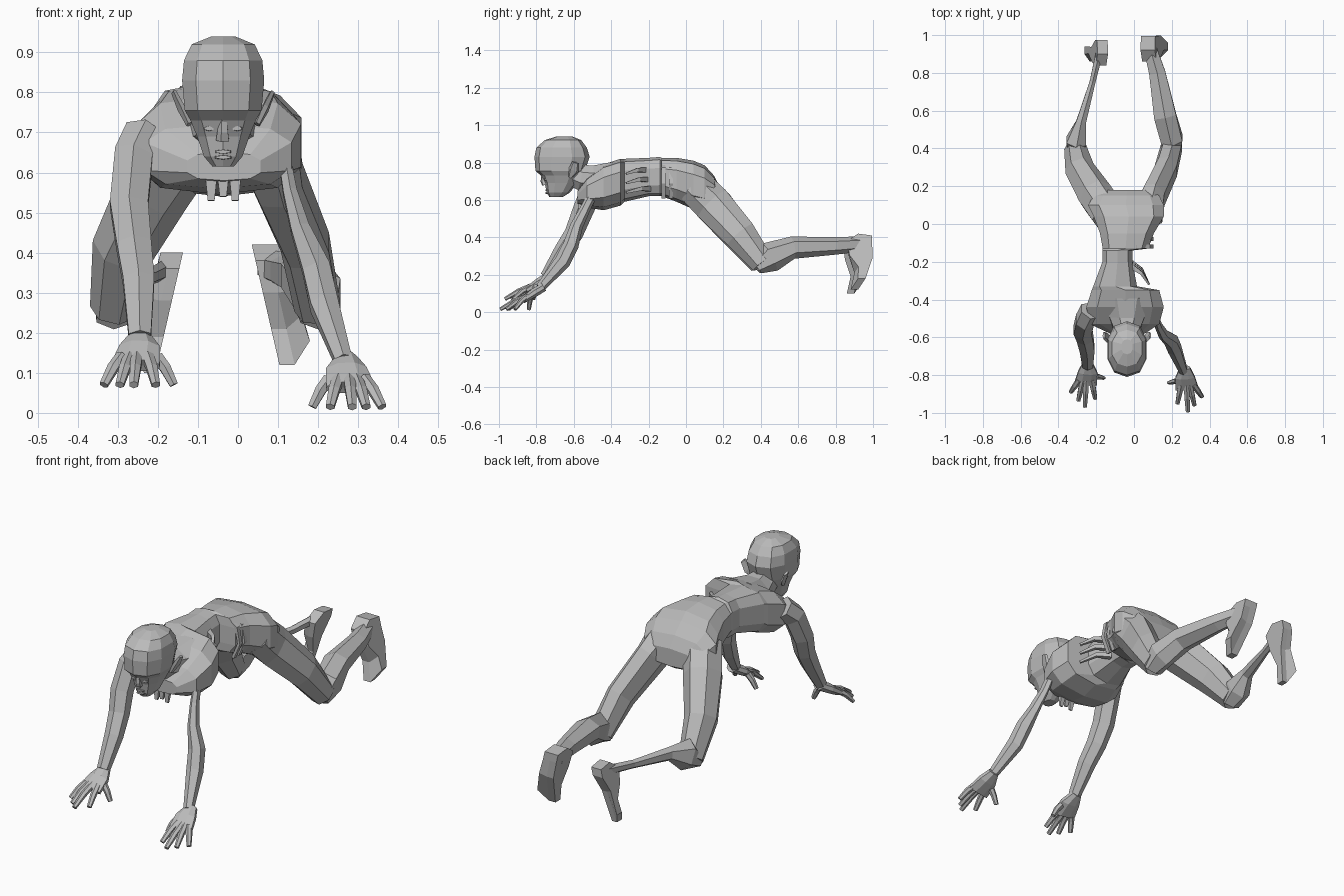
import bpy, bmesh, math
from mathutils import Vector

cube = bpy.data.objects.get("Cube")
if cube:
    bpy.data.objects.remove(cube, do_unlink=True)

UNIT = 0.01  # all sizes below are in hundredths
MID = -3.7   # sideways centre of head and chest

clay = bpy.data.materials.new("plain grey")
clay.use_nodes = True
GREY = (0.5, 0.5, 0.5, 1)
clay.diffuse_color = GREY
clay.node_tree.nodes["Principled BSDF"].inputs["Base Color"].default_value = GREY


def loft(name, rings):
    """Skin a closed, flat-shaded surface over rings of equal length."""
    bm = bmesh.new()
    loops = [[bm.verts.new(Vector(p) * UNIT) for p in ring] for ring in rings]
    count = len(loops[0])
    for a, b in zip(loops, loops[1:]):
        for i in range(count):
            j = (i + 1) % count
            bm.faces.new((a[i], a[j], b[j], b[i]))
    bm.faces.new(loops[0][::-1])
    bm.faces.new(loops[-1])
    bmesh.ops.recalc_face_normals(bm, faces=bm.faces)
    mesh = bpy.data.meshes.new(name)
    bm.to_mesh(mesh)
    bm.free()
    mesh.materials.append(clay)
    obj = bpy.data.objects.new(name, mesh)
    bpy.context.collection.objects.link(obj)


def outline(sides, power=1.0):
    """Unit ring, squarer for a lower power."""
    def shape(c):
        return math.copysign(abs(c) ** power, c)
    turns = [math.tau * (i + 0.5) / sides for i in range(sides)]
    return [(shape(math.cos(t)), shape(math.sin(t))) for t in turns]


def limb(name, stations, sides=6):
    """Tube through stations of (x, y, z, half width, half depth)."""
    centres = [Vector(s[:3]) for s in stations]
    rings = []
    for i, s in enumerate(stations):
        along = centres[min(i + 1, len(centres) - 1)] - centres[max(i - 1, 0)]
        along.normalize()
        across = Vector((1, 0, 0))
        across = (across - along * across.dot(along)).normalized()
        deep = along.cross(across)
        rings.append([centres[i] + across * a * s[3] + deep * b * s[4]
                      for a, b in outline(sides)])
    loft(name, rings)


# Torso: (y, left x, right x, bottom, top), with a hollow cut into one flank
torso = [(-58, -13, 6, 58, 65), (-53, -24, 14, 56, 72), (-44, -26, 16.5, 54.5, 79),
         (-35, -23, 14, 57, 82), (-33, -22, 2, 59, 82), (-20, -17, -0.5, 62, 82.5),
         (-14, -17, -0.5, 62, 83), (-13, -17, 8, 62, 82.5), (-5, -18.5, 11, 59, 82.5),
         (4, -22, 16.5, 55, 81), (10, -25, 16.5, 54, 78.5), (15, -22, 14, 56, 73),
         (18, -17, 10, 58, 67)]
loft("torso", [[((l + r) / 2 + a * (r - l) / 2, y, (lo + hi) / 2 + b * (hi - lo) / 2)
                for a, b in outline(10, 0.7)] for y, l, r, lo, hi in torso])

# Ragged pieces inside the flank hollow
for i, height in enumerate((66, 71, 76)):
    limb(f"flank_shard_{i}", [(-2, -20 - i, height, 2, 2), (4, -24 - i, height, 1.2, 1.5),
                              (8, -32, height - 2, 0.6, 0.8)], 4)
for i, y in enumerate((-12, -8)):
    limb(f"hip_band_{i}", [(1, y, 81, 1, 1.5), (8, y, 77, 1, 1.5),
                           (9.5, y, 69, 1, 1.5), (6, y, 61, 1, 1.5)], 4)

# Folds hanging from the breastbone
for i in range(3):
    limb(f"chest_fold_{i}", [(MID - 3 + 3 * i, -56, 61, 2.4, 2),
                             (MID - 3 + 3 * i, -57, 53 + i % 2, 1.2, 0.6)], 4)

# Neck widening into the shoulders, and head
limb("neck", [(MID, -38, 74, 14, 7), (MID, -49, 71.5, 10, 7.5), (MID, -56, 72, 7.5, 7.5),
              (MID, -63, 75, 6, 7)], 8)
skull = [(61.5, -73, -66, 2.8), (64, -74.5, -62, 5), (69, -75.5, -58, 6.8),
         (73, -77.5, -55, 8.5), (75.5, -80.5, -54, 10), (83, -81, -51.5, 10.7),
         (88, -80, -53, 10.2), (92, -75.5, -56, 8.2), (94, -69, -61, 3)]
loft("head", [[(MID + w * a, (f + k) / 2 + b * (k - f) / 2, z)
               for a, b in outline(10, 0.85)] for z, f, k, w in skull])
limb("nose", [(MID, -76, 74, 1, 1.5), (MID, -76, 70, 1.5, 1.8), (MID, -75.5, 68, 1.8, 1.5)], 5)
for part, z in (("upper_lip", 65.2), ("lower_lip", 63.8)):
    limb(part, [(MID, -71, z, 3, 0.7), (MID, -75.2, z, 2, 0.5)])

for side, word in ((1, "left"), (-1, "right")):
    limb(word + "_eye", [(MID + side * 3.5, -71, 71, 1.8, 1),
                         (MID + side * 3.5, -75.7, 71, 1.3, 0.6)])
    limb(word + "_ear", [(MID + side * 8.5, -62, 72, 0.8, 1), (MID + side * 10.5, -60, 76, 1, 3),
                         (MID + side * 12.3, -59, 80, 0.7, 2)], 5)

# Arms, each with its own pose
limb("left_arm", [(12, -51, 61, 1.8, 2.6), (13, -54, 55, 2, 2.8), (15.5, -58.5, 46, 2.7, 3.4),
                  (19.5, -61.5, 36, 4, 4.2), (21.5, -66, 27, 4, 4.3), (26.3, -78, 13, 2.5, 2.5)])
limb("right_arm", [(-23, -46, 69, 6, 6), (-26, -51, 64, 5.5, 6), (-27.2, -56, 52, 5.5, 5.5),
                   (-26, -60, 42, 5, 5), (-24.8, -66, 33, 4.5, 4.5), (-24.5, -75, 19, 3.2, 3)])

# Hands: palm, four spread fingers and a thumb
TIPS = {"thumb": (-8.5, -2), "index_finger": (-4, -13), "middle_finger": (1.5, -17.3),
        "ring_finger": (5, -14), "little_finger": (9, -9.5)}


def hand(word, side, x, y, z):
    limb(word + "_palm", [(x, y + 6, z + 4, 2.8, 2.5), (x, y + 1, z + 1, 5.5, 2.6),
                          (x + side, y - 5, z - 3, 6.5, 1.8)], 8)
    for finger, (dx, dy) in TIPS.items():
        root = Vector((x + side * dx * 0.5, y + max(dy, -4) + 1, z - 1))
        tip = Vector((x + side * dx, y + dy, z - 8))
        bend = root.lerp(tip, 0.5) + Vector((0, 0, 0.7))
        limb(f"{word}_{finger}", [(*root, 1.7, 1.6), (*bend, 1.6, 1.4), (*tip, 1.2, 1)])


hand("left", 1, 27, -82, 9.5)
hand("right", -1, -24.5, -79.5, 15)

# Legs: thick thighs, one full shin and one wasted shin
limb("left_thigh", [(7, 5, 67, 9, 10), (10, 14, 58, 7, 10.5), (17, 29, 41.5, 6.5, 9),
                    (20, 41, 26, 6, 6.5)], 7)
limb("right_thigh", [(-13.5, 5, 67, 9.5, 10), (-20.5, 15, 57, 9.5, 10.5),
                     (-28.5, 28, 41.5, 8, 9), (-31, 40, 26, 6, 6.5)], 7)
limb("left_shin", [(20, 38, 24, 5, 4), (20, 45, 29.5, 6.5, 8.3), (16.5, 57, 34.5, 6.8, 6),
                   (12.3, 80, 35.5, 5, 4.7), (8, 95, 36.5, 3.7, 4)])
limb("right_shin", [(-31, 37, 24, 5, 4), (-30.5, 44, 29.5, 6, 7.8), (-28, 54, 33, 3, 3.5),
                    (-22, 75, 34, 1.8, 2.2), (-18, 92, 36, 2.2, 2.6)])


# Feet: side profile swept across; the sole twists up along its outer edge
def foot(word, side, x, width, slide, lift, arch):
    sole = [(86, 38), (92, 42), (99.5, 41), (99.5, 37), (arch, 28),
            (92, 12), (88, 12), (90, 21), (87, 30)]

    def ring(edge):
        twist = max(edge, 0)
        return [(x + side * ((40 - z) * 0.23 + width * edge),
                 y + slide + twist * max(0, 32 - z) * 0.2,
                 z + lift + twist * max(0, 32 - z) * 0.3) for y, z in sole]
    loft(word + "_foot", [ring(-1), ring(0), ring(1)])


foot("left", 1, 7.7, 3.8, 0, 0, 99)
foot("right", -1, -17, 2.8, -2, -2, 95)
